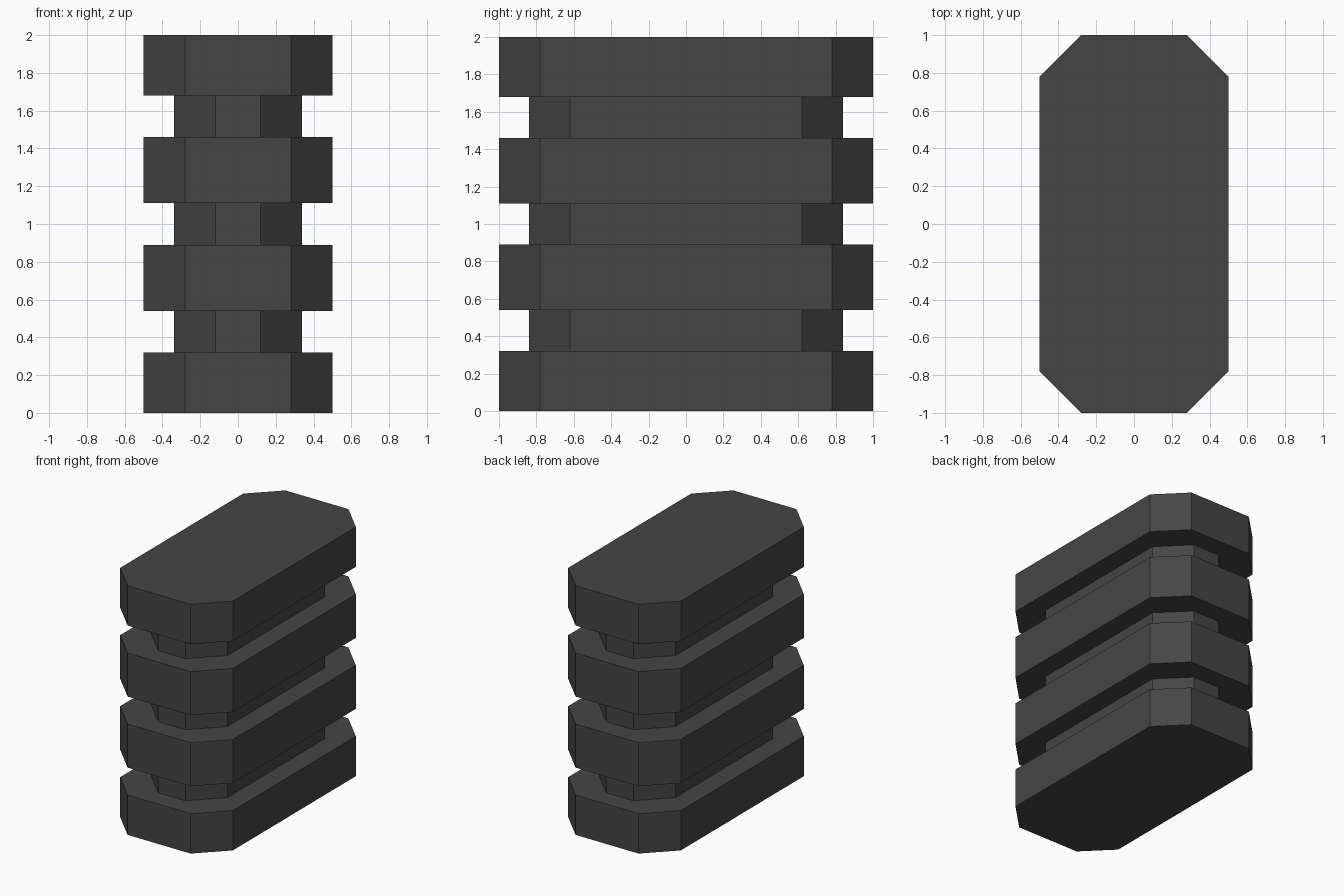
import bpy, bmesh

if "Cube" in bpy.data.objects:
    bpy.data.objects.remove(bpy.data.objects["Cube"])

CHAMFER = 0.22
WIDE = (0.5, 1.0)
NECK = (0.34, 0.84)

# Heights of the alternating wide slabs and recessed necks
LEVELS = [0, 0.32, 0.54, 0.89, 1.11, 1.46, 1.68, 2.0]


def octagon(bm, half, z):
    """Ring of vertices for a rectangle with cut corners."""
    x, y, c = half[0], half[1], CHAMFER
    pts = [(x, -y + c), (x, y - c), (x - c, y), (-x + c, y),
           (-x, y - c), (-x, -y + c), (-x + c, -y), (x - c, -y)]
    return [bm.verts.new((px, py, z)) for px, py in pts]


# Grooved column: one continuous skin lofted through stepped rings
bm = bmesh.new()
rings = []
for i, (z0, z1) in enumerate(zip(LEVELS, LEVELS[1:])):
    half = NECK if i % 2 else WIDE
    rings += [octagon(bm, half, z0), octagon(bm, half, z1)]

for low, high in zip(rings, rings[1:]):
    for j in range(8):
        k = (j + 1) % 8
        bm.faces.new((low[j], low[k], high[k], high[j]))

# End caps
bm.faces.new(rings[0][::-1])
bm.faces.new(rings[-1])
bmesh.ops.recalc_face_normals(bm, faces=bm.faces)

mesh = bpy.data.meshes.new("grooved_column")
bm.to_mesh(mesh)
bm.free()
column = bpy.data.objects.new("grooved_column", mesh)
bpy.context.collection.objects.link(column)

# Dark grey finish
mat = bpy.data.materials.new("dark_grey")
mat.diffuse_color = (0.06, 0.06, 0.06, 1)
mat.use_nodes = True
mat.node_tree.nodes["Principled BSDF"].inputs["Base Color"].default_value = mat.diffuse_color
mesh.materials.append(mat)
